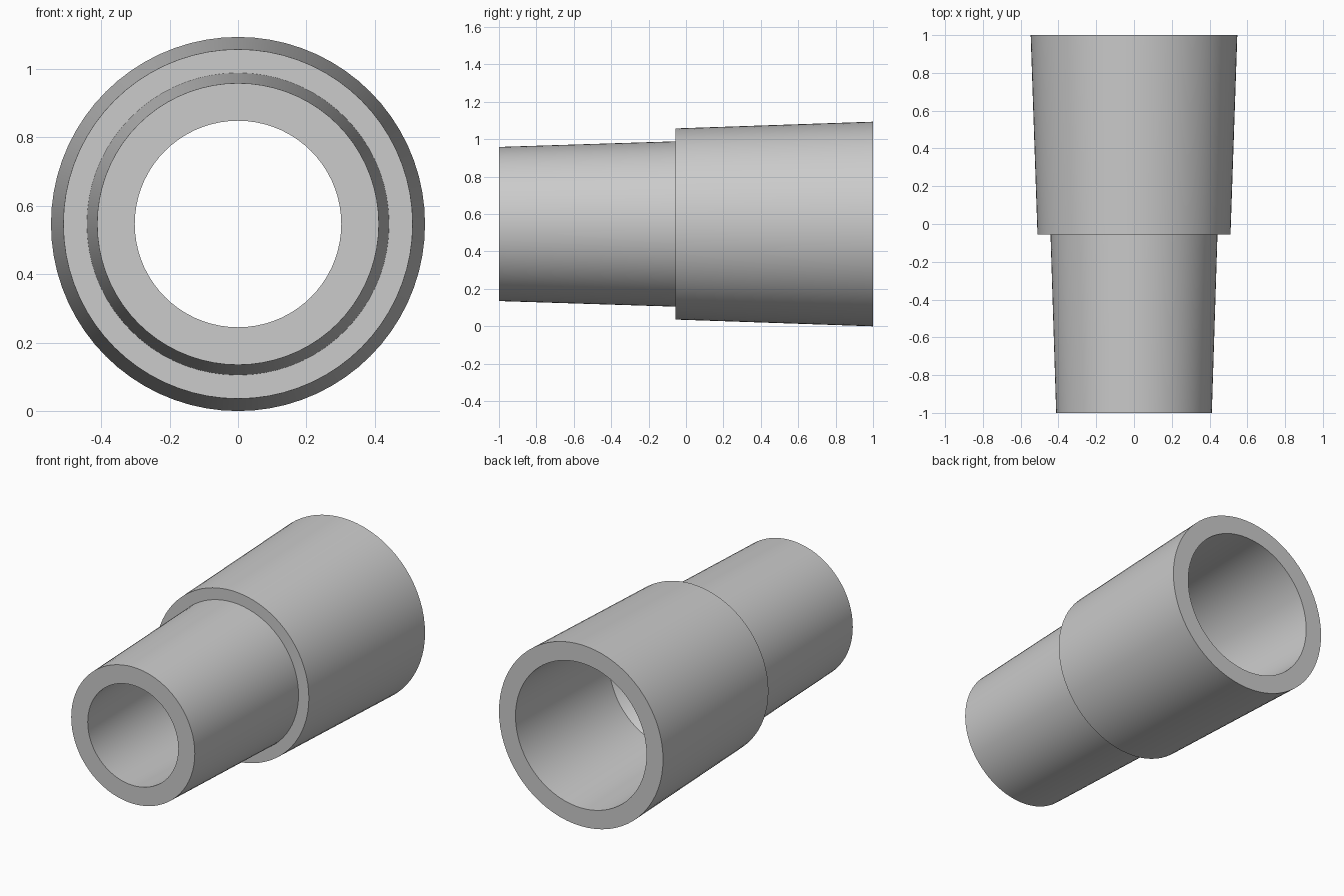
import bpy, bmesh
from math import radians, tau
from mathutils import Matrix, Vector

cube = bpy.data.objects.get("Cube")
if cube:
    bpy.data.objects.remove(cube, do_unlink=True)

AXIS_HEIGHT = 0.547
SEGMENTS = 72

# Single matt grey
grey = bpy.data.materials.new("light_grey")
grey.use_nodes = True
colour = (0.6, 0.6, 0.6, 1)
grey.diffuse_color = colour
grey.node_tree.nodes["Principled BSDF"].inputs["Base Color"].default_value = colour


def lathe(name, profile):
    """Revolve a closed (y, radius) profile around the y axis."""
    bm = bmesh.new()
    verts = [bm.verts.new((0, y, r)) for y, r in profile]
    edges = [bm.edges.new((verts[i - 1], verts[i])) for i in range(len(verts))]
    bmesh.ops.spin(bm, geom=verts + edges, cent=(0, 0, 0), axis=(0, 1, 0),
                   angle=tau, steps=SEGMENTS, use_duplicate=False)
    bmesh.ops.remove_doubles(bm, verts=bm.verts, dist=1e-4)
    bmesh.ops.recalc_face_normals(bm, faces=bm.faces)
    bmesh.ops.transform(bm, matrix=Matrix.Translation(Vector((0, 0, AXIS_HEIGHT))),
                        verts=bm.verts)
    mesh = bpy.data.meshes.new(name)
    bm.to_mesh(mesh)
    bm.free()
    mesh.materials.append(grey)
    obj = bpy.data.objects.new(name, mesh)
    bpy.context.collection.objects.link(obj)
    return obj


# Stepped, tapered tube: outside front to back, then the bore back to front
adapter = lathe("stepped_hose_adapter", [
    (-1.0, 0.412), (-0.055, 0.442), (-0.055, 0.511), (1.0, 0.547),
    (1.0, 0.437), (0.15, 0.407), (0.06, 0.336), (-1.0, 0.302),
])

bpy.ops.object.select_all(action="DESELECT")
adapter.select_set(True)
bpy.context.view_layer.objects.active = adapter
bpy.ops.object.shade_smooth_by_angle(angle=radians(30))
